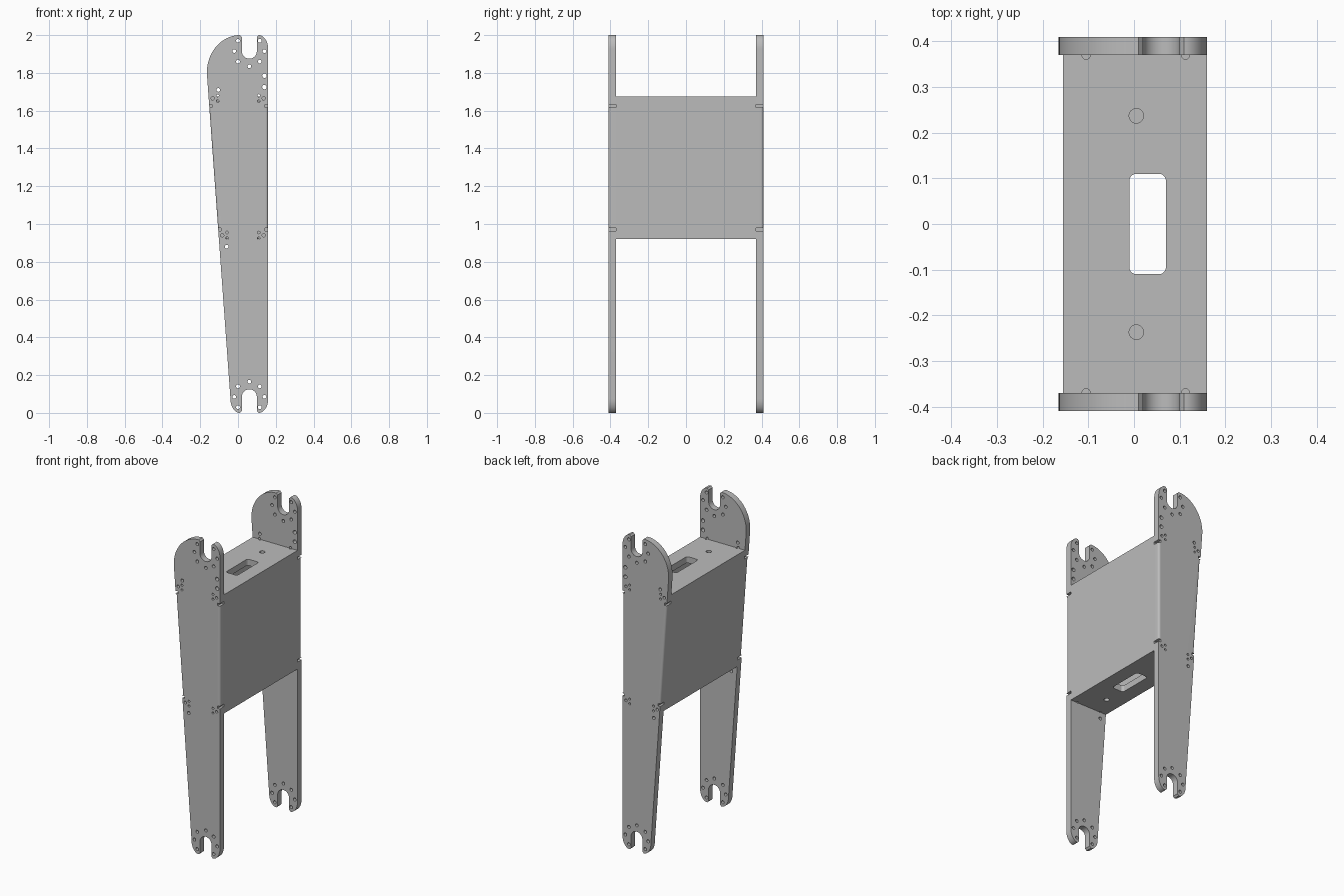
import bpy, bmesh, math

if "Cube" in bpy.data.objects:
    bpy.data.objects.remove(bpy.data.objects["Cube"])

RIGHT, OUT, INN = 0.16, 0.41, 0.37      # straight edge, plate outer and inner y
BOX_LOW, BOX_TOP = 0.92, 1.675

grey = bpy.data.materials.new("plain_grey")
grey.use_nodes = True
grey.diffuse_color = (0.5, 0.5, 0.5, 1)
grey.node_tree.nodes["Principled BSDF"].inputs["Base Color"].default_value = (0.5, 0.5, 0.5, 1)


def left(z):
    """x of the tapered edge at height z."""
    return -0.04 - 0.0725 * (z - 0.075)


def arc(cx, cy, rx, ry, a0, a1, n=12):
    angles = [math.radians(a0 + (a1 - a0) * i / n) for i in range(n + 1)]
    return [(cx + rx * math.cos(a), cy + ry * math.sin(a)) for a in angles]


def loft(bm, a, b):
    """Closed solid between two matching loops."""
    va, vb = [bm.verts.new(p) for p in a], [bm.verts.new(p) for p in b]
    bm.faces.new(va)
    bm.faces.new(vb)
    for i in range(len(a)):
        j = (i + 1) % len(a)
        bm.faces.new((va[i], va[j], vb[j], vb[i]))


def along_y(bm, loop, y0, y1):
    loft(bm, [(x, y0, z) for x, z in loop], [(x, y1, z) for x, z in loop])


def along_z(bm, loop, z0, z1):
    loft(bm, [(x, y, z0) for x, y in loop], [(x, y, z1) for x, y in loop])


def circle(x, y, r):
    return arc(x, y, r, r, 0, 337.5, 15)


def finish(bm, name):
    bmesh.ops.recalc_face_normals(bm, faces=bm.faces[:])
    me = bpy.data.meshes.new(name)
    bm.to_mesh(me)
    bm.free()
    me.materials.append(grey)
    ob = bpy.data.objects.new(name, me)
    bpy.context.collection.objects.link(ob)
    return ob


def carve(ob, cutter):
    """Subtract the cutter, then smooth the curved faces."""
    mod = ob.modifiers.new("cut", "BOOLEAN")
    mod.operation, mod.solver, mod.object = "DIFFERENCE", "EXACT", cutter
    cutter.hide_render = True
    bpy.ops.object.select_all(action="DESELECT")
    bpy.context.view_layer.objects.active = ob
    ob.select_set(True)
    bpy.ops.object.modifier_apply(modifier=mod.name)
    bpy.data.objects.remove(cutter)
    bpy.ops.object.shade_smooth_by_angle(angle=math.radians(30))


# Outline of a side plate, forked at both ends
outline = (arc(0.01, 0.075, 0.05, 0.075, 180, 270) + [(0.02, 0.01)]
           + arc(0.06, 0.085, 0.04, 0.04, 180, 0) + [(0.10, 0.01)]
           + arc(0.11, 0.075, 0.05, 0.075, 270, 360)
           + arc(0.11, 1.925, 0.05, 0.075, 0, 90) + [(0.10, 1.99)]
           + arc(0.06, 1.915, 0.04, 0.04, 0, -180) + [(0.02, 1.99)]
           + arc(0.01, 1.80, 0.175, 0.2, 90, 180, 20))

# Bolt holes: rings round the forks, a pair at the edge, clusters at the box ends
ring = [(0.0, 0.03), (-0.02, 0.085), (0.0, 0.14), (0.06, 0.165),
        (0.115, 0.14), (0.14, 0.085), (0.115, 0.03)]
holes = [(x, z, 0.01) for x, z in ring] + [(x, 2.0 - z, 0.01) for x, z in ring]
holes += [(0.14, 1.785, 0.012), (0.14, 1.725, 0.012),
          (-0.105, 1.71, 0.01), (-0.06, 0.88, 0.01)]
for z, inner in ((1.665, -0.108), (0.94, -0.058)):
    for x, step in ((inner, -0.026), (0.11, 0.026)):
        holes += [(x + step, z, 0.009), (x, z + 0.015, 0.007), (x, z - 0.015, 0.007)]


def side_plate(name, s):
    bm = bmesh.new()
    along_y(bm, outline, s * INN, s * OUT)
    plate = finish(bm, name)

    cut = bmesh.new()
    for x, z, r in holes:
        along_y(cut, circle(x, z, r), s * (INN - 0.02), s * (OUT + 0.02))
    # Bend relief notches and rounded bends between them
    for side in (-1, 1):
        for z in (0.972, 1.625):
            edge = RIGHT if side > 0 else left(z)
            x0, x1 = edge - side * 0.016, edge + side * 0.03
            along_y(cut, [(x0, z - 0.008), (x1, z - 0.008), (x1, z + 0.008), (x0, z + 0.008)],
                    s * (INN - 0.01), s * (OUT + 0.01))
        r = 0.014
        bend = arc(-r, -r, r, r, 0, 90, 6) + [(-r, 0.01), (0.01, 0.01), (0.01, -r)]
        loops = [[((RIGHT if side > 0 else left(z)) + side * dx, s * (OUT + dy), z)
                  for dx, dy in bend] for z in (0.981, 1.616)]
        loft(cut, *loops)
    carve(plate, finish(cut, name + "_cutter"))


side_plate("front_side_plate", -1)
side_plate("back_side_plate", 1)


def box_section(low, top, wall):
    return [(left(low) + wall, low), (RIGHT - wall, low),
            (RIGHT - wall, top), (left(top) + wall, top)]


# Hollow box between the plates
bm = bmesh.new()
along_y(bm, box_section(BOX_LOW, BOX_TOP, 0), -INN, INN)
box = finish(bm, "centre_box")
cut = bmesh.new()
along_y(cut, box_section(BOX_LOW + 0.04, BOX_TOP - 0.04, 0.04), -INN - 0.02, INN + 0.02)
carve(box, finish(cut, "cavity_cutter"))

# Cable opening, round recesses and corner reliefs in the box ends
cut = bmesh.new()
opening = []
for cx, cy, a in ((0.055, 0.095, 0), (0.005, 0.095, 90), (0.005, -0.095, 180), (0.055, -0.095, 270)):
    opening += arc(cx, cy, 0.015, 0.015, a, a + 90, 5)
along_z(cut, opening, BOX_LOW - 0.1, BOX_TOP + 0.1)
for s in (-1, 1):
    for z, d in ((BOX_TOP, -0.025), (BOX_LOW, 0.025)):
        along_z(cut, circle(0.005, s * 0.237, 0.016), z + d, z - d)
        for x in ((-0.105, 0.113) if d < 0 else (-0.055, 0.113)):
            along_z(cut, circle(x, s * INN, 0.009), z + d, z - d)
carve(box, finish(cut, "opening_cutter"))
